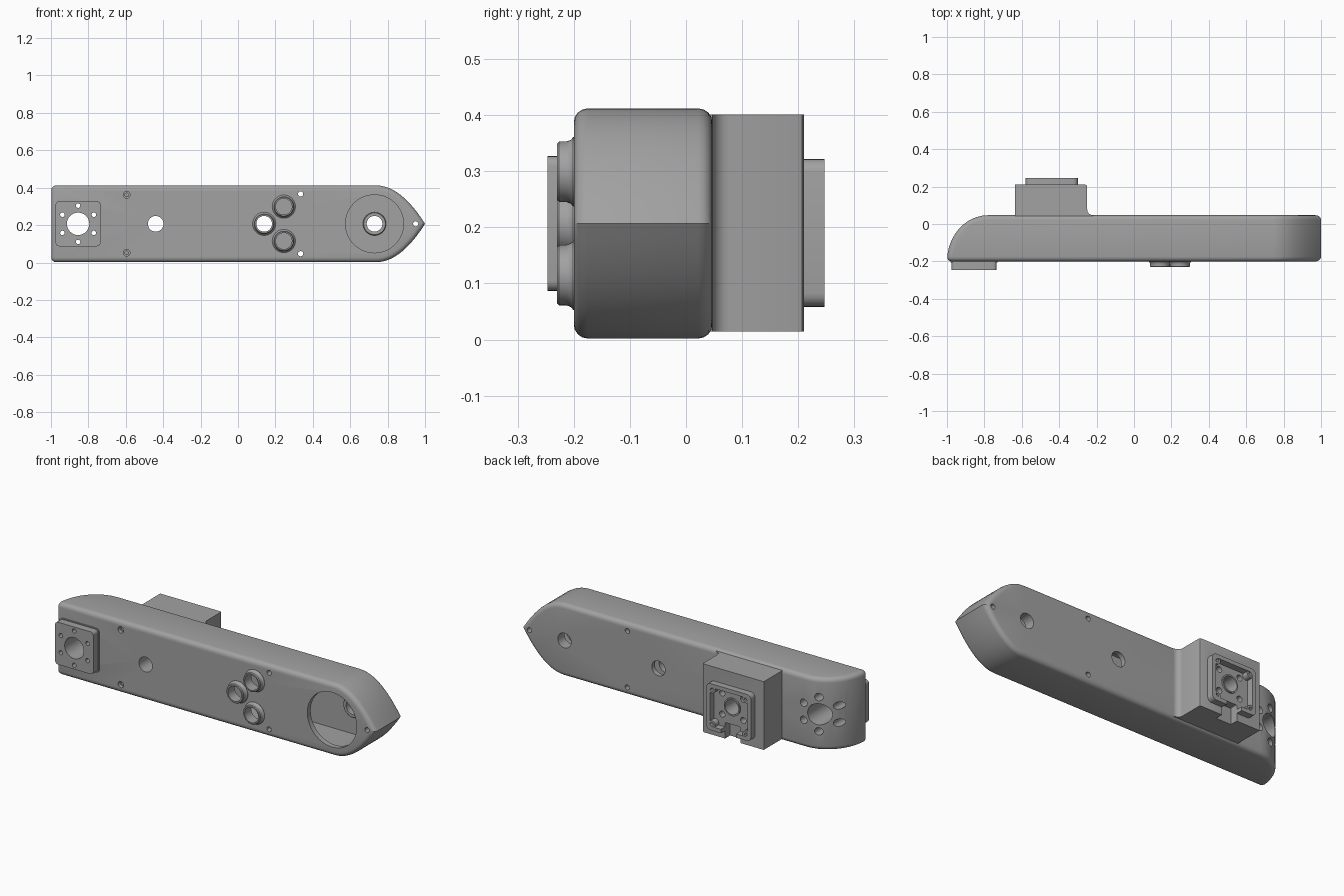
import bpy, bmesh, math

old = bpy.data.objects.get("Cube")
if old:
    bpy.data.objects.remove(old)

grey = bpy.data.materials.new("machined grey")
grey.use_nodes = True
COLOR = (0.36, 0.36, 0.36, 1)
grey.diffuse_color = COLOR
grey.node_tree.nodes["Principled BSDF"].inputs["Base Color"].default_value = COLOR

MID = 0.207      # height of the arm's centre line
HALF = 0.205     # half height of the arm


def loft(name, rings):
    """Closed solid through matching rings of points."""
    bm = bmesh.new()
    rows = [[bm.verts.new(p) for p in ring] for ring in rings]
    n = len(rows[0])
    bm.faces.new(rows[0])
    bm.faces.new(rows[-1])
    for a, b in zip(rows, rows[1:]):
        for i in range(n):
            j = (i + 1) % n
            bm.faces.new((a[i], a[j], b[j], b[i]))
    bmesh.ops.recalc_face_normals(bm, faces=bm.faces)
    mesh = bpy.data.meshes.new(name)
    bm.to_mesh(mesh)
    bm.free()
    mesh.materials.append(grey)
    ob = bpy.data.objects.new(name, mesh)
    bpy.context.scene.collection.objects.link(ob)
    return ob


def prism_y(name, pts, y0, y1):
    return loft(name, [[(x, y, z) for x, z in pts] for y in (y0, y1)])


def prism_z(name, pts, z0, z1):
    return loft(name, [[(x, y, z) for x, y in pts] for z in (z0, z1)])


def turned(name, x, z, profile, n=40):
    """Solid of (radius, y) steps around a front-to-back axis."""
    angles = [2 * math.pi * i / n for i in range(n)]
    return loft(name, [[(x + r * math.cos(a), y, z + r * math.sin(a)) for a in angles]
                       for r, y in profile])


def round_rect(cx, cz, w, h, r):
    pts = []
    for k, (sx, sz) in enumerate(((1, 1), (-1, 1), (-1, -1), (1, -1))):
        for i in range(6):
            a = math.pi / 2 * (k + i / 5)
            pts.append((cx + sx * (w / 2 - r) + r * math.cos(a),
                        cz + sz * (h / 2 - r) + r * math.sin(a)))
    return pts


def arm_outline(left, start, tip, half):
    """Square left end, pointed arch on the right."""
    top = []
    for i in range(13):
        t = i / 12
        top.append((start + (tip - start) * t, half * (1 - t * t)))
    top = [(left, half)] + top
    return ([(x, MID + h) for x, h in top] +
            [(x, MID - h) for x, h in reversed(top[:-1])])


def apply_modifier(ob, kind, **settings):
    mod = ob.modifiers.new(kind.title(), kind)
    for key, value in settings.items():
        setattr(mod, key, value)
    bpy.context.view_layer.objects.active = ob
    bpy.ops.object.modifier_apply(modifier=mod.name)


def combine(ob, others, operation="DIFFERENCE"):
    for other in others:
        apply_modifier(ob, "BOOLEAN", object=other, operation=operation, solver="EXACT")


cutters = []


def bore(x, z, r, y0=-0.4, y1=0.4, n=32):
    c = turned("bore_cutter", x, z, [(r, y0), (r, y1)], n)
    c.hide_render = True
    cutters.append(c)
    return c


# Arm body: side outline intersected with the plan outline
body = prism_y("arm_body", arm_outline(-1, 0.74, 1.0, HALF), -0.2, 0.047)
plan = [(1.2, -0.3), (1.2, 0.3), (-0.78, 0.3)]
plan += [(-0.78 - 0.22 * math.sin(a), -0.2 + 0.247 * math.cos(a))
         for a in [math.pi / 2 * i / 10 for i in range(11)]]
plan += [(-1, -0.3)]
plan_tool = prism_z("plan_cutter", plan, -0.2, 0.6)
cutters.append(plan_tool)
combine(body, [plan_tool], "INTERSECT")
apply_modifier(body, "BEVEL", width=0.025, segments=4, limit_method="ANGLE",
               angle_limit=math.radians(70))

# Hollow inside of the arm
cavity = prism_y("cavity_cutter", arm_outline(-0.18, 0.72, 0.93, HALF - 0.035), -0.17, 0.02)
cutters.append(cavity)

# Holes along the arm
shaft_hole = bore(-0.44, MID, 0.042)
centre_hole = bore(0.14, MID, 0.042)
boss_holes = [bore(0.245, MID + s * 0.092, 0.043, y1=-0.1) for s in (1, -1)]
window = bore(0.73, MID, 0.155, y1=-0.1, n=56)
pivot_hole = bore(0.73, MID, 0.042, y0=-0.1)
screws = [bore(0.335, MID + s * 0.16, 0.014, n=16) for s in (1, -1)]
screws.append(bore(0.95, MID, 0.014, n=16))
for s in (1, -1):
    screws.append(bore(-0.595, MID + s * 0.155, 0.018, y1=-0.18, n=16))
    screws.append(bore(-0.595, MID + s * 0.155, 0.010, y1=-0.05, n=16))

# Flange holes: central bore and a ring of six with wider rear ends
FX = -0.855
flange_bore = bore(FX, MID, 0.06)
ring, ring_wide = [], []
for i in range(6):
    a = math.pi / 2 + i * math.pi / 3
    x, z = FX + 0.097 * math.cos(a), MID + 0.097 * math.sin(a)
    ring.append(bore(x, z, 0.012, n=16))
    ring_wide.append(bore(x, z, 0.021, y0=-0.12, n=20))

combine(body, [cavity, shaft_hole, centre_hole, *boss_holes, window, pivot_hole,
               *screws, flange_bore, *ring, *ring_wide])
parts = [body]

# Front flange plate with a slim skirt
for name, size, front in (("flange_plate", 0.24, -0.247), ("flange_skirt", 0.25, -0.206)):
    plate = prism_y(name, round_rect(FX, MID, size, size, 0.018), front, -0.185)
    combine(plate, [flange_bore, *ring])
    parts.append(plate)

# Three flared bosses on the front
boss_profile = [(0.062, -0.185), (0.062, -0.201), (0.057, -0.205), (0.054, -0.213),
                (0.054, -0.226), (0.050, -0.23)]
for name, x, z, hole in (("centre_boss", 0.14, MID, centre_hole),
                         ("upper_boss", 0.245, MID + 0.092, boss_holes[0]),
                         ("lower_boss", 0.245, MID - 0.092, boss_holes[1])):
    boss = turned(name, x, z, boss_profile)
    combine(boss, [hole])
    parts.append(boss)

# Bearing collar on the inner rear wall behind the window
collar = turned("pivot_collar", 0.73, MID, [(0.062, 0.03), (0.062, -0.01), (0.058, -0.014)])
combine(collar, [pivot_hole])
parts.append(collar)

# Rear motor block, faired into the arm on one side
BX, BZ = -0.44, 0.19
block_plan = [(-0.635, 0.0), (-0.635, 0.21), (-0.26, 0.21), (-0.253, 0.207), (-0.25, 0.2)]
block_plan += [(-0.22 - 0.03 * math.cos(a), 0.077 - 0.03 * math.sin(a))
               for a in [math.pi / 2 * i / 6 for i in range(7)]]
block_plan += [(-0.22, 0.0)]
block = prism_z("motor_block", block_plan, 0.014, 0.401)

# Rear socket plate with a recess, cable notch and mounting holes
socket = prism_y("socket_plate", round_rect(BX, BZ, 0.28, 0.264, 0.025), 0.2, 0.247)
recess = prism_y("recess_cutter", round_rect(BX, BZ, 0.235, 0.22, 0.02), 0.19, 0.3)
notch = prism_y("notch_cutter", round_rect(BX, 0.04, 0.095, 0.13, 0.004), 0.165, 0.3)
cutters += [recess, notch]
mounts = [bore(BX + sx * 0.066, MID + sz * 0.06, 0.017, y0=0.14, n=20)
          for sx in (1, -1) for sz in (1, -1)]
combine(socket, [recess, notch])
combine(block, [shaft_hole, notch, *mounts])
parts += [socket, block]

# Screw posts in the socket corners
for sx in (1, -1):
    for sz in (1, -1):
        x, z = BX + sx * 0.108, BZ + sz * 0.1
        post = turned("socket_post", x, z, [(0.022, 0.2), (0.022, 0.244)], 20)
        combine(post, [bore(x, z, 0.01, y0=0.215, n=14)])
        parts.append(post)

# Raised ring around the shaft
shaft_ring = turned("shaft_ring", BX, MID, [(0.05, 0.2), (0.05, 0.218)])
combine(shaft_ring, [shaft_hole])
parts.append(shaft_ring)

# Remove helpers, then smooth the curved faces
for c in cutters:
    bpy.data.objects.remove(c)
for ob in parts:
    bpy.ops.object.select_all(action="DESELECT")
    ob.select_set(True)
    bpy.context.view_layer.objects.active = ob
    bpy.ops.object.shade_smooth_by_angle(angle=math.radians(32))
